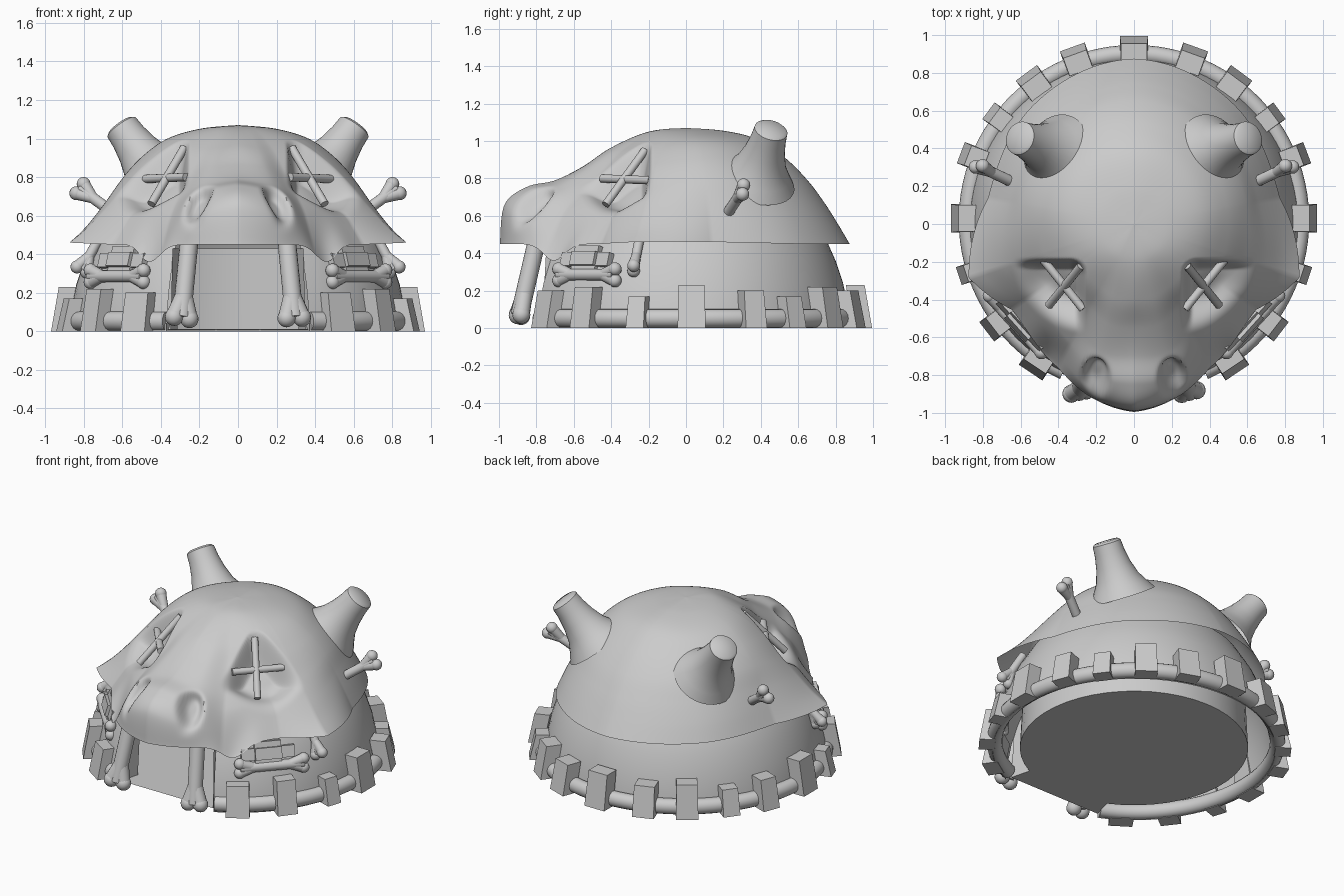
import bpy, bmesh
from math import sin, cos, pi, radians, exp, atan2, hypot
from mathutils import Vector, Matrix

if "Cube" in bpy.data.objects:
    bpy.data.objects.remove(bpy.data.objects["Cube"])


def finish(bm, name):
    bmesh.ops.recalc_face_normals(bm, faces=bm.faces)
    me = bpy.data.meshes.new(name)
    bm.to_mesh(me)
    bm.free()
    ob = bpy.data.objects.new(name, me)
    bpy.context.collection.objects.link(ob)
    return ob


def catmull(p, x):
    i = min(int(x), len(p) - 2)
    f = x - i
    a, b, c, d = p[max(i - 1, 0)], p[i], p[i + 1], p[min(i + 2, len(p) - 1)]
    return 0.5 * (2 * b + (c - a) * f + (2 * a - 5 * b + 4 * c - d) * f * f
                  + (3 * b - a - 3 * c + d) * f ** 3)


def smooth(v):
    v = max(0.0, min(1.0, v))
    return v * v * (3 - 2 * v)


def grid_faces(bm, rows, wrap):
    n = len(rows)
    for i in range(n if wrap else n - 1):
        a, b = rows[i], rows[(i + 1) % n]
        for j in range(len(a) - 1):
            bm.faces.new((a[j], b[j], b[j + 1], a[j + 1]))


def lathe(name, prof, mat=Matrix(), gap=0.0, n=72):
    """Revolve (radius, height) points; gap is the half angle left open at -y."""
    bm = bmesh.new()
    rows = []
    for i in range(n + (gap > 0)):
        a = -pi / 2 + gap + i * (2 * pi - 2 * gap) / n
        rows.append([bm.verts.new(mat @ Vector((r * cos(a), r * sin(a), z))) for r, z in prof])
    grid_faces(bm, rows, gap == 0)
    bmesh.ops.remove_doubles(bm, verts=bm.verts, dist=1e-5)
    return finish(bm, name)


# Skull shell: profiles (radius, height) by angle from the front
KEYS = [0, 14, 28, 55, 72, 100, 140, 180]
PROF = [
    [(.2, 1.05), (.4, .965), (.55, .865), (.7, .79), (.85, .755), (.97, .66), (.995, .45)],
    [(.2, 1.05), (.4, .955), (.55, .855), (.7, .765), (.83, .71), (.92, .60), (.945, .45)],
    [(.2, 1.05), (.38, .95), (.5, .84), (.62, .73), (.72, .63), (.80, .53), (.86, .45)],
    [(.2, 1.05), (.36, .98), (.48, .88), (.57, .76), (.65, .65), (.72, .55), (.79, .45)],
    [(.2, 1.05), (.36, .99), (.5, .88), (.62, .75), (.73, .63), (.83, .53), (.92, .46)],
    [(.2, 1.05), (.37, 1.0), (.5, .91), (.6, .80), (.67, .68), (.73, .57), (.785, .46)],
    [(.2, 1.05), (.38, 1.0), (.51, .91), (.62, .80), (.70, .68), (.77, .56), (.825, .45)],
    [(.2, 1.055), (.38, 1.01), (.53, .91), (.65, .79), (.74, .67), (.81, .56), (.875, .45)],
]


def skull_point(phi, t):
    deg = abs(phi) * 180 / pi
    k = max(i for i in range(7) if KEYS[i] <= deg + 1e-9)
    f = (deg - KEYS[k]) / (KEYS[k + 1] - KEYS[k])
    rz = []
    for axis in (0, 1):
        col = [catmull([(0, 1.07)[axis]] + [q[axis] for q in p], t * 7) for p in PROF]
        curve, line = catmull(col, k + f), col[k] * (1 - f) + col[k + 1] * f
        sharp = smooth((t - .5) * 3) if k in (3, 4) else 0    # pointed side flares
        rz.append(curve * (1 - sharp) + line * sharp)
    r, z = rz
    x, y = r * sin(abs(phi)), -r * cos(phi)
    # drooping cheek, nostril, eye socket
    nost = exp(-(((x - .205) / .062) ** 2 + ((y + .815) / .085) ** 2) ** 2) * smooth((z - .5) / .1)
    z -= .09 * exp(-((deg - 33) / 7) ** 2) * smooth((t - .7) * 3.5)
    r -= .06 * nost
    z -= .06 * nost
    ex, ey, c = x - .25, -.18 - y, .09
    d = c - hypot(c - ex, c - ey) if ex < c and ey < c else min(ex, ey)
    z -= .19 * smooth(d / .06) * smooth((.40 - hypot(ex, ey)) / .22)
    return r * sin(phi), -r * cos(phi), z


bm = bmesh.new()
rows = []
for i in range(360):
    phi = -pi + 2 * pi * i / 360
    rows.append([bm.verts.new(skull_point(phi, j / 90)) for j in range(91)])
grid_faces(bm, rows, True)
bmesh.ops.remove_doubles(bm, verts=bm.verts, dist=1e-5)
finish(bm, "skull_roof")

# Hut wall with a door gap
GAP = radians(25)
lathe("hut_wall", [(.88, 0), (.865, .12), (.84, .24), (.80, .36), (.76, .45), (.67, .6)], gap=GAP)

# Room inside: floor, curved wall and ceiling, open at the door
bm = bmesh.new()
path = [(-.35, -.77)] + [(.71 * cos(a), .71 * sin(a)) for a in
                         [-pi / 2 - .46 - i * (2 * pi - .92) / 40 for i in range(41)]] + [(.35, -.77)]
lo = [bm.verts.new((x, y, .01)) for x, y in path]
hi = [bm.verts.new((x * .97, y * .97, .43)) for x, y in path]
grid_faces(bm, [lo, hi], False)
bm.faces.new(lo)
bm.faces.new(hi)
finish(bm, "room")

# Round beam at the foot of the wall
bm = bmesh.new()
rows = []
for i in range(81):
    a = -pi / 2 + GAP + i * (2 * pi - 2 * GAP) / 80
    ring = []
    for j in range(17):
        b = 2 * pi * j / 16
        r = .88 + .048 * cos(b)
        ring.append(bm.verts.new((r * cos(a), r * sin(a) + .02, .052 + .05 * sin(b))))
    rows.append(ring)
grid_faces(bm, rows, False)
bm.faces.new(rows[0][:-1])
bm.faces.new(rows[-1][:-1])
bmesh.ops.remove_doubles(bm, verts=bm.verts, dist=1e-5)
finish(bm, "base_beam")

# Stone blocks around the base: x, y, width, height
BLOCKS = [(0, .945, .15, .23), (.31, .89, .14, .20), (.54, .76, .14, .22), (.73, .57, .11, .17),
          (.87, .36, .12, .20), (.92, .03, .15, .23), (.88, -.26, .10, .17),
          (.74, -.54, .13, .22), (.52, -.745, .15, .20)]
for k, (x, y, w, h) in enumerate(BLOCKS):
    for s in ((1,) if x == 0 else (1, -1)):
        bm = bmesh.new()
        bmesh.ops.create_cube(bm, size=1)
        turn = Matrix.Rotation(atan2(y - .03, s * x), 4, 'Z')
        for v in bm.verts:
            top = v.co.z > 0
            p = Vector((v.co.x * .1 - (.04 if top else 0), v.co.y * w * (.93 if top else 1), h * top))
            v.co = turn @ p + Vector((s * x, y, 0))
        finish(bm, f"stone_block_{k}")


def rod(bm, p, q, r1, r2):
    rot = (q - p).to_track_quat('Z', 'Y').to_matrix().to_4x4()
    bmesh.ops.create_cone(bm, cap_ends=True, segments=16, radius1=r1, radius2=r2,
                          depth=(q - p).length, matrix=Matrix.Translation((p + q) / 2) @ rot)


def bone(name, p, q, r, lobe=0, splay=(0, 0, 1), ends=(1,)):
    """Shaft from p to q, flaring into a pair of round knobs at the chosen ends."""
    p, q = Vector(p), Vector(q)
    axis = (q - p).normalized()
    bm = bmesh.new()
    rod(bm, p, q, r, r)
    side = Vector(splay)
    side = (side - axis * side.dot(axis)).normalized()
    for e in ends if lobe else ():
        c, out = (q, axis) if e else (p, -axis)
        for s in (1, -1):
            k = c + side * s * lobe * .85
            rod(bm, c - out * lobe * 2.6, k, r * .9, lobe * .93)
            bmesh.ops.create_uvsphere(bm, u_segments=16, v_segments=10, radius=lobe,
                                      matrix=Matrix.Translation(k))
    finish(bm, name)


for s in (1, -1):
    tag = "right" if s > 0 else "left"
    # Crossed bones over the eye sockets
    bone("eye_bone_a_" + tag, (s * .28, -.22, .95), (s * .45, -.43, .66), .022)
    bone("eye_bone_b_" + tag, (s * .27, -.45, .80), (s * .48, -.19, .79), .022)
    # Door post, window sill, corner and temple bones
    bone("door_bone_" + tag, (s * .25, -.79, .5), (s * .292, -.89, .07), .048, .048, (1, .3, .25))
    bone("sill_bone_" + tag, (s * .49, -.68, .285), (s * .765, -.38, .285), .032, .036, ends=(0, 1))
    bone("corner_bone_" + tag, (s * .70, -.24, .52), (s * .81, -.28, .32), .026, .034, (s, 0, .5))
    bone("temple_bone_" + tag, (s * .64, .22, .61), (s * .82, .305, .74), .029, .036, (-s * .6, .1, .8))
    # Window panel behind the sill bone
    bm = bmesh.new()
    bmesh.ops.create_cube(bm, size=1)
    bmesh.ops.bevel(bm, geom=bm.edges[:], offset=.25, segments=4, affect='EDGES')
    m = (Matrix.Translation((s * .595, -.53, .365)) @ Matrix.Rotation(s * radians(48), 4, 'Z')
         @ Matrix.Rotation(radians(-16), 4, 'X') @ Matrix.Diagonal((.34, .08, .15, 1)))
    bmesh.ops.transform(bm, matrix=m, verts=bm.verts)
    finish(bm, "window_panel_" + tag)
    # Flared stub horn
    d = Vector((s * .185, .075, .26))
    m = Matrix.Translation((s * .42, .38, .80)) @ d.to_track_quat('Z', 'Y').to_matrix().to_4x4()
    lathe("horn_" + tag, [(.21, -.02), (.17, .04), (.135, .1), (.11, .18), (.095, .26),
                          (.09, .325), (.075, .337), (0, .342)], m, n=32)

# Smooth shading with sharp edges kept
for ob in bpy.context.collection.objects:
    ob.select_set(True)
    bpy.context.view_layer.objects.active = ob
bpy.ops.object.shade_smooth_by_angle(angle=radians(45))
